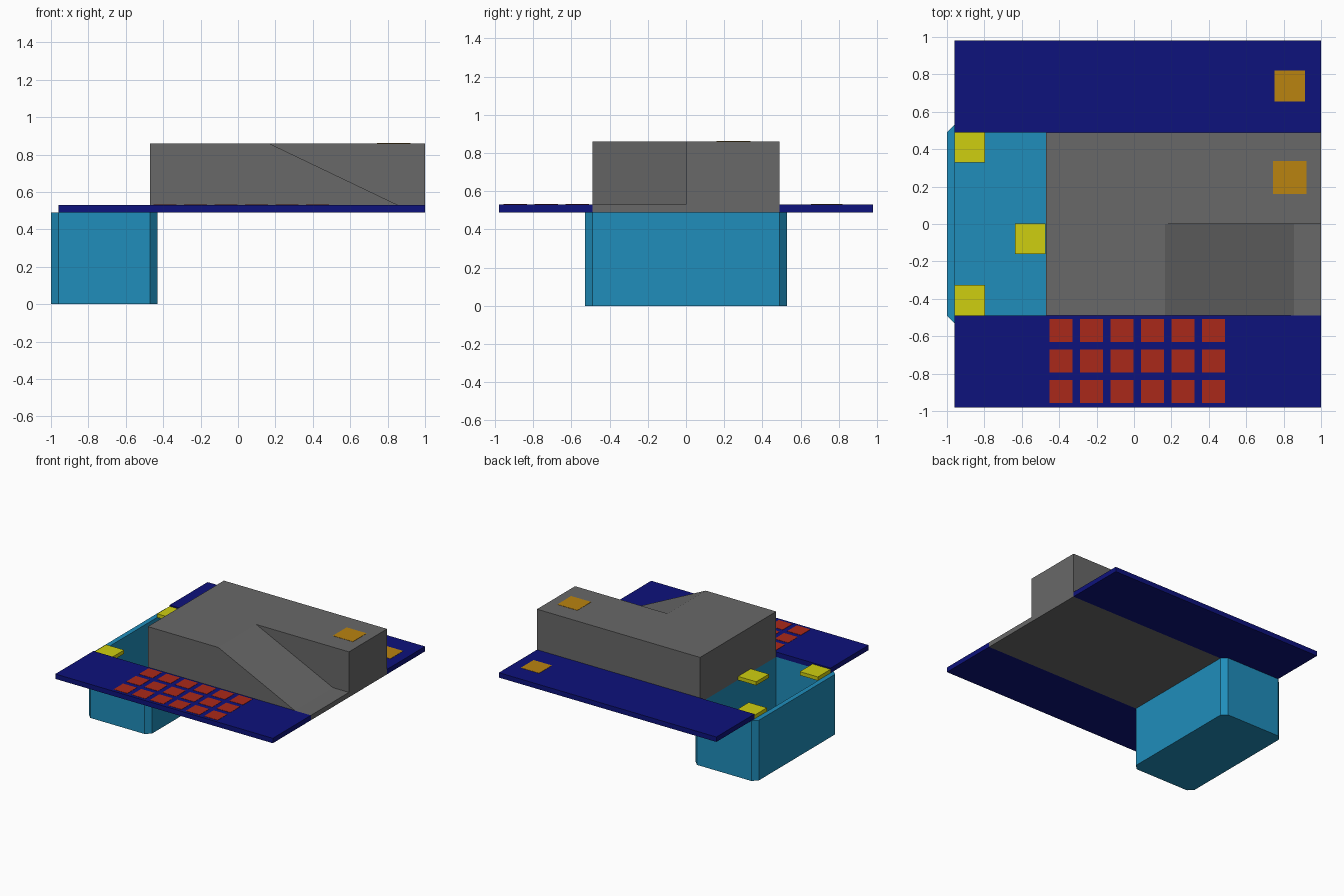
import bpy, bmesh

if "Cube" in bpy.data.objects:
    bpy.data.objects.remove(bpy.data.objects["Cube"])


def material(name, rgb):
    m = bpy.data.materials.new(name)
    m.diffuse_color = (*rgb, 1)
    m.use_nodes = True
    m.node_tree.nodes["Principled BSDF"].inputs["Base Color"].default_value = m.diffuse_color
    return m


NAVY = material("navy", (0.004, 0.006, 0.2))
BLUE = material("pool_blue", (0.014, 0.27, 0.5))
GREY = material("stone_grey", (0.14, 0.14, 0.14))
YELLOW = material("yellow", (0.62, 0.62, 0.005))
RED = material("red", (0.4, 0.022, 0.01))
ORANGE = material("orange", (0.49, 0.23, 0.005))


def finish(name, bm, mat):
    bmesh.ops.recalc_face_normals(bm, faces=bm.faces)
    me = bpy.data.meshes.new(name)
    bm.to_mesh(me)
    bm.free()
    if mat:
        me.materials.append(mat)
    ob = bpy.data.objects.new(name, me)
    bpy.context.collection.objects.link(ob)
    return ob


def box(name, x, y, z, mat):
    bm = bmesh.new()
    bmesh.ops.create_cube(bm, size=1)
    for v in bm.verts:
        v.co = [r[0] if c < 0 else r[1] for c, r in zip(v.co, (x, y, z))]
    return finish(name, bm, mat)


def prism(name, profile, y0, y1, mat):
    """Extrude an (x, z) profile along y."""
    bm = bmesh.new()
    face = bm.faces.new([bm.verts.new((x, y0, z)) for x, z in profile])
    ext = bmesh.ops.extrude_face_region(bm, geom=[face])["geom"]
    for v in ext:
        if isinstance(v, bmesh.types.BMVert):
            v.co.y = y1
    return finish(name, bm, mat)


BASE, DECK, ROOF = 0.49, 0.53, 0.86   # levels
LEFT, WALL, IN, OUT = -0.96, -0.47, 0.49, 0.98

# Deck strips either side of the building
for side, s in (("front", -1), ("back", 1)):
    box(f"{side}_deck", (LEFT, 1), sorted((s * IN, s * OUT)), (BASE, DECK), NAVY)

# Building block with a ramp cut out of its front right quarter
building = box("building", (WALL, 1), (-IN, IN), (BASE, ROOF), GREY)
cutter = prism("ramp_cutter", [(0.165, ROOF), (0.855, DECK), (1.1, DECK),
                               (1.1, 1.0), (0.165, 1.0)], -0.6, 0.0, GREY)
cutter.hide_render = True
mod = building.modifiers.new("ramp", "BOOLEAN")
mod.operation, mod.solver, mod.object = "DIFFERENCE", "EXACT", cutter
bpy.context.view_layer.objects.active = building
bpy.ops.object.modifier_apply(modifier="ramp")
bpy.data.objects.remove(cutter)

# Open pool basin: square inside, chamfered corners outside
T = 0.04
bm = bmesh.new()
inner_top, inner_low, outer_top, outer_low = [], [], [], []
for i, (sx, sy) in enumerate(((-1, -1), (1, -1), (1, 1), (-1, 1))):
    x, y = (LEFT if sx < 0 else WALL), sy * IN
    inner_top.append(bm.verts.new((x, y, BASE)))
    inner_low.append(bm.verts.new((x, y, T)))
    pair = [(x + sx * T, y), (x, y + sy * T)]
    for px, py in (pair if i % 2 == 0 else pair[::-1]):
        outer_top.append(bm.verts.new((px, py, BASE)))
        outer_low.append(bm.verts.new((px, py, 0)))
for i in range(4):
    j, a, b, c = (i + 1) % 4, 2 * i, 2 * i + 1, (2 * i + 2) % 8
    bm.faces.new((inner_top[i], outer_top[a], outer_top[b]))
    bm.faces.new((inner_top[i], outer_top[b], outer_top[c], inner_top[j]))
    bm.faces.new((inner_top[i], inner_top[j], inner_low[j], inner_low[i]))
for k in range(8):
    n = (k + 1) % 8
    bm.faces.new((outer_low[k], outer_low[n], outer_top[n], outer_top[k]))
bm.faces.new(inner_low)
bm.faces.new(outer_low[::-1])
finish("pool_basin", bm, BLUE)

# Yellow platforms over the pool
for name, x, y in (("corner_platform_front", LEFT, -IN),
                   ("corner_platform_back", LEFT, 0.33),
                   ("middle_platform", -0.635, -0.16)):
    box(name, (x, x + 0.163), (y, y + 0.163), (BASE, 0.52), YELLOW)

# Red tiles on the front deck
for r in range(3):
    for c in range(6):
        x, y = -0.452 + c * 0.163, -0.956 + r * 0.163
        box(f"red_tile_{r}_{c}", (x, x + 0.123), (y, y + 0.123),
            (DECK - 0.005, DECK + 0.002), RED)

# Orange hatches on the deck and roof
box("deck_hatch", (0.75, 0.915), (0.655, 0.82), (DECK - 0.005, DECK + 0.002), ORANGE)
box("roof_hatch", (0.743, 0.923), (0.16, 0.338), (ROOF - 0.005, ROOF + 0.002), ORANGE)
